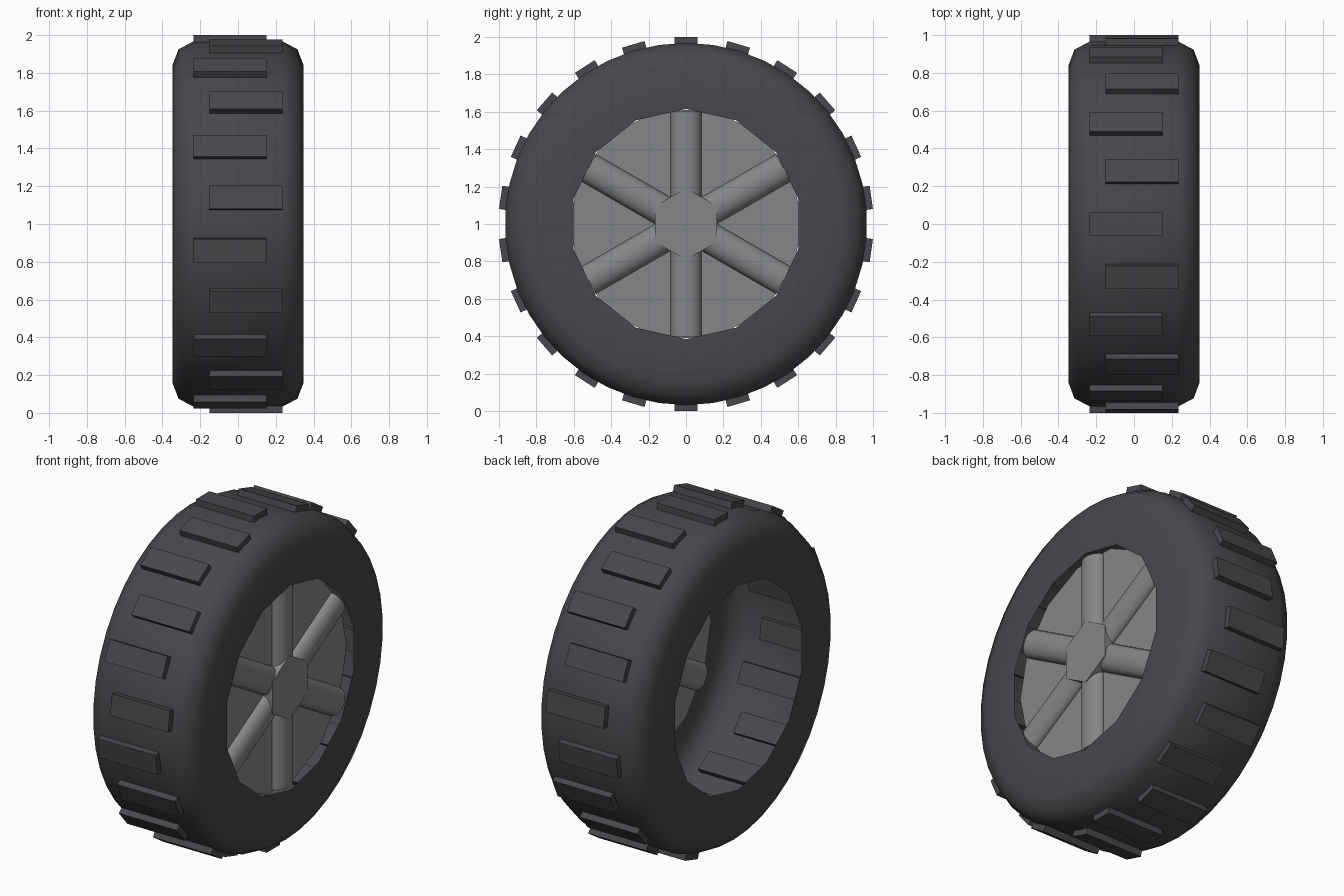
import bpy, bmesh, math
from mathutils import Matrix, Vector

cube = bpy.data.objects.get("Cube")
if cube:
    bpy.data.objects.remove(cube)


def material(name, rgb):
    m = bpy.data.materials.new(name)
    m.use_nodes = True
    m.diffuse_color = (*rgb, 1)
    m.node_tree.nodes["Principled BSDF"].inputs["Base Color"].default_value = (*rgb, 1)
    return m


RUBBER = material("dark rubber", (0.065, 0.063, 0.072))
METAL = material("grey metal", (0.235, 0.24, 0.25))
CENTRE = Vector((0, 0, 1))


def finish(name, bm, mat, smooth=None):
    bmesh.ops.recalc_face_normals(bm, faces=bm.faces)
    bmesh.ops.translate(bm, verts=bm.verts, vec=CENTRE)
    me = bpy.data.meshes.new(name)
    bm.to_mesh(me)
    bm.free()
    me.materials.append(mat)
    ob = bpy.data.objects.new(name, me)
    bpy.context.collection.objects.link(ob)
    if smooth:
        bpy.ops.object.select_all(action="DESELECT")
        ob.select_set(True)
        bpy.context.view_layer.objects.active = ob
        bpy.ops.object.shade_smooth_by_angle(angle=math.radians(smooth))
    return ob


def radial(angle):
    """Turn +z towards +y about the axle."""
    return Matrix.Rotation(-angle, 4, "X")


# Tyre: hollow lathed shell, the wheel opening has fourteen sides
SIDES, SEGMENTS, OPENING = 14, 42, 0.615
half = [(0.347, OPENING), (0.347, 0.84), (0.315, 0.925), (0.235, 0.967)]
profile = half + [(-x, r) for x, r in reversed(half)]
bm = bmesh.new()
rings = []
for x, r in profile:
    ring = []
    for i in range(SEGMENTS):
        a = math.tau * i / SEGMENTS
        rr = r
        if r == OPENING:
            step = math.tau / SIDES
            rr = r * math.cos(step / 2) / math.cos(a % step - step / 2)
        ring.append(bm.verts.new((x, rr * math.sin(a), rr * math.cos(a))))
    rings.append(ring)
for low, high in zip(rings, rings[1:]):
    for i in range(SEGMENTS):
        j = (i + 1) % SEGMENTS
        bm.faces.new((low[i], low[j], high[j], high[i]))
finish("tyre", bm, RUBBER, 50)

# Tread: alternating offset blocks around the tyre
BLOCKS = 22
bm = bmesh.new()
for i in range(BLOCKS):
    shift = -0.042 if i % 2 == 0 else 0.042
    place = (radial(math.tau * i / BLOCKS) @ Matrix.Translation((shift, 0, 0.965))
             @ Matrix.Diagonal((0.385, 0.125, 0.07, 1)))
    bmesh.ops.create_cube(bm, size=1, matrix=place)
finish("tread_blocks", bm, RUBBER)


def prism(name, sides, radius, x0, x1, turn):
    """Flat-faced disc lying across the axle."""
    bm = bmesh.new()
    place = (Matrix.Translation(((x0 + x1) / 2, 0, 0)) @ radial(turn)
             @ Matrix.Rotation(math.pi / 2, 4, "Y"))
    bmesh.ops.create_cone(bm, cap_ends=True, segments=sides, radius1=radius,
                          radius2=radius, depth=x1 - x0, matrix=place)
    return finish(name, bm, METAL)


# Wheel disc and hexagonal hub
prism("wheel_disc", SIDES, 0.625, 0.27, 0.285, 0)
prism("hub", 6, 0.192, 0.27, 0.345, math.pi / 6)

# Six rounded spokes
bm = bmesh.new()
for i in range(6):
    place = (radial(math.tau * i / 6) @ Matrix.Translation((0.285, 0, 0.355))
             @ Matrix.Diagonal((0.7, 1, 1, 1)))
    bmesh.ops.create_cone(bm, cap_ends=True, segments=16, radius1=0.082,
                          radius2=0.082, depth=0.49, matrix=place)
finish("spokes", bm, METAL, 40)
